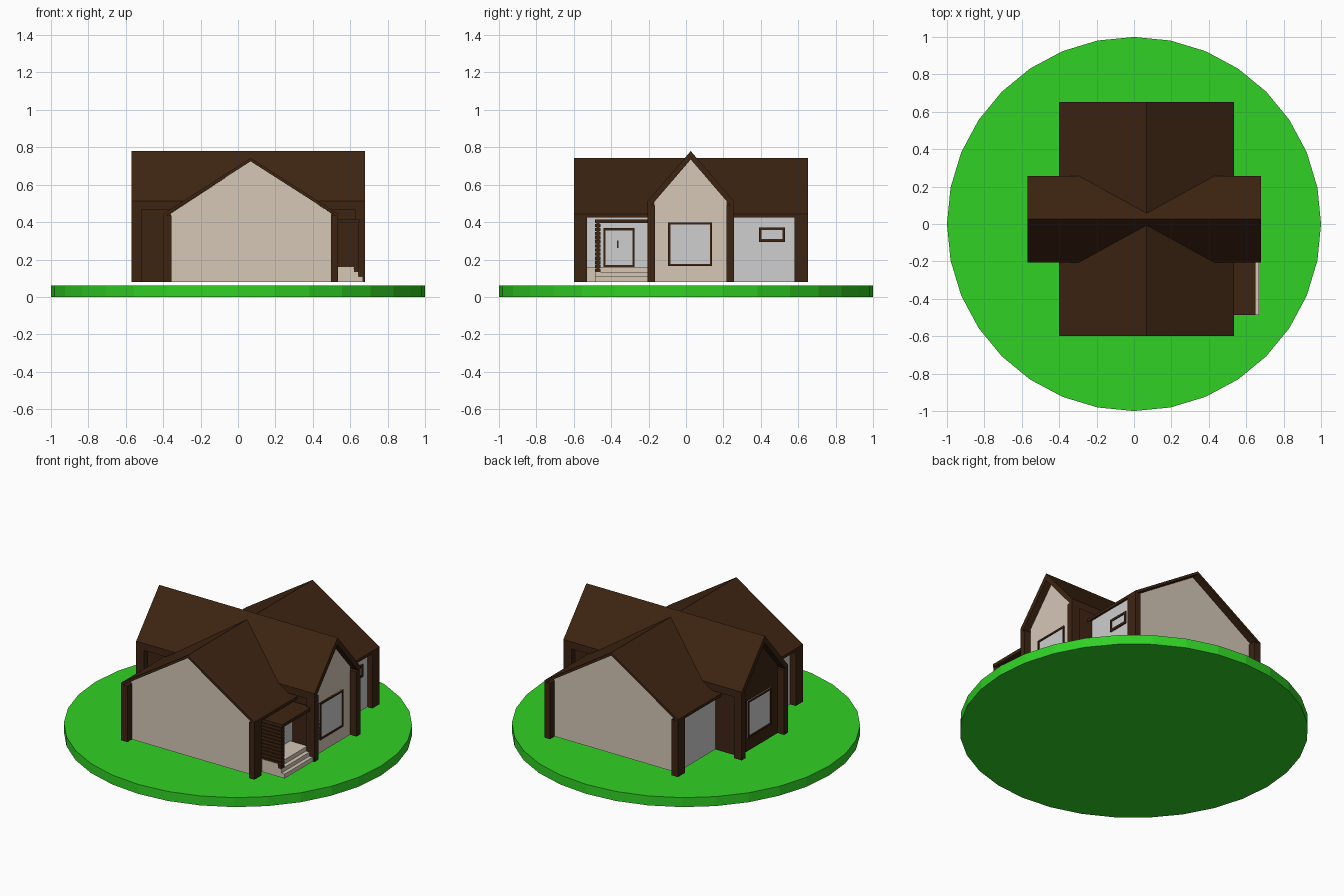
import bpy
import bmesh

cube = bpy.data.objects.get("Cube")
if cube:
    bpy.data.objects.remove(cube, do_unlink=True)


def material(name, r, g, b):
    m = bpy.data.materials.new(name)
    m.use_nodes = True
    m.diffuse_color = (r, g, b, 1)
    m.node_tree.nodes["Principled BSDF"].inputs["Base Color"].default_value = (r, g, b, 1)
    return m


BROWN = material("dark_brown_wood", 0.047, 0.018, 0.006)
BEIGE = material("beige_plaster", 0.66, 0.57, 0.47)
GREY = material("pale_grey", 0.62, 0.62, 0.62)
GREEN = material("grass_green", 0.03, 0.64, 0.018)


def finish(name, bm, *mats):
    bmesh.ops.recalc_face_normals(bm, faces=bm.faces)
    mesh = bpy.data.meshes.new(name)
    bm.to_mesh(mesh)
    bm.free()
    for m in mats:
        mesh.materials.append(m)
    ob = bpy.data.objects.new(name, mesh)
    bpy.context.collection.objects.link(ob)
    return ob


def add_box(bm, xs, ys, zs):
    verts = bmesh.ops.create_cube(bm, size=1)["verts"]
    for v in verts:
        v.co = [(lo + hi) / 2 + c * (hi - lo) for c, (lo, hi) in zip(v.co, (xs, ys, zs))]


def box(name, mat, *extents):
    bm = bmesh.new()
    add_box(bm, *extents)
    return finish(name, bm, mat)


def prism(name, profile, start, end, axis, *mats):
    """Extrude a (side, height) profile along the x or y axis."""
    bm = bmesh.new()
    place = (lambda s, z: (start, s, z)) if axis == "x" else (lambda s, z: (s, start, z))
    face = bm.faces.new([bm.verts.new(place(s, z)) for s, z in profile])
    out = bmesh.ops.extrude_face_region(bm, geom=[face])["geom"]
    step = (end - start, 0, 0) if axis == "x" else (0, end - start, 0)
    bmesh.ops.translate(bm, vec=step, verts=[v for v in out if isinstance(v, bmesh.types.BMVert)])
    return finish(name, bm, *mats)


def gable(lo, hi, eave, ridge):
    return [(lo, BASE), (hi, BASE), (hi, eave), ((lo + hi) / 2, ridge), (lo, eave)]


def chevron(lo, hi, eave, ridge, thick):
    mid = (lo + hi) / 2
    return [(lo, eave), (mid, ridge), (hi, eave),
            (hi, eave - thick), (mid, ridge - thick), (lo, eave - thick)]


def framed_panel(name, x, out, ys, zs, bar):
    """Pale panel with a raised four-bar frame on a wall facing along x."""
    def span(d):
        return tuple(sorted((x - out * 0.005, x + out * d)))
    box(name + "_panel", GREY, span(0.004), ys, zs)
    bm = bmesh.new()
    for y in (ys[0], ys[1] - bar):
        add_box(bm, span(0.009), (y, y + bar), zs)
    for z in (zs[0], zs[1] - bar):
        add_box(bm, span(0.009), (ys[0] + bar, ys[1] - bar), (z, z + bar))
    finish(name + "_frame", bm, BROWN)


BASE = 0.08

# Round lawn
bpy.ops.mesh.primitive_cylinder_add(vertices=32, radius=1, depth=0.06, location=(0, 0, 0.03))
lawn = bpy.context.object
lawn.name = "lawn"
lawn.data.materials.append(GREEN)

# Main hall: beige gable ends, grey long sides
hall = prism("main_walls", gable(-0.36, 0.50, 0.447, 0.728), -0.555, 0.605, "y", GREY, BEIGE)
for f in hall.data.polygons:
    f.material_index = int(abs(f.normal.y) > 0.5)
prism("main_roof", chevron(-0.40, 0.535, 0.444, 0.743, 0.018), -0.60, 0.652, "y", BROWN)

# Cross wing: beige right gable, everything else wood
wing = prism("wing_walls", gable(-0.17, 0.22, 0.51, 0.736), -0.525, 0.635, "x", BROWN, BEIGE)
for f in wing.data.polygons:
    f.material_index = int(f.normal.x > 0.5)
prism("wing_roof", chevron(-0.205, 0.256, 0.512, 0.78, 0.045), -0.57, 0.68, "x", BROWN)

# Corner posts under both roofs
bm = bmesh.new()
for xs in ((-0.40, -0.355), (0.497, 0.535)):
    for ys in ((-0.60, -0.528), (0.58, 0.652)):
        add_box(bm, xs, ys, (BASE, 0.435))
finish("main_corner_posts", bm, BROWN)
bm = bmesh.new()
for xs in ((-0.57, -0.515), (0.625, 0.68)):
    for ys in ((-0.205, -0.167), (0.216, 0.256)):
        add_box(bm, xs, ys, (BASE, 0.49))
finish("wing_corner_posts", bm, BROWN)

# Windows and door
framed_panel("right_gable_window", 0.635, 1, (-0.095, 0.138), (0.165, 0.398), 0.011)
framed_panel("left_gable_window", -0.525, -1, (-0.095, 0.138), (0.165, 0.398), 0.011)
framed_panel("small_window", 0.50, 1, (0.39, 0.53), (0.295, 0.372), 0.014)
framed_panel("door", 0.50, 1, (-0.442, -0.275), (0.16, 0.368), 0.012)
box("door_handle", BROWN, (0.50, 0.512), (-0.37, -0.36), (0.262, 0.303))

# Porch: plinth, steps, flat roof and slatted side screen
box("porch_plinth", BEIGE, (0.49, 0.51), (-0.53, -0.19), (BASE, 0.16))
bm = bmesh.new()
for edge, top in ((0.62, 0.16), (0.645, 0.133), (0.668, 0.108)):
    add_box(bm, (0.49, edge), (-0.487, -0.19), (BASE, top))
finish("porch_steps", bm, BEIGE)
box("porch_roof", BROWN, (0.49, 0.65), (-0.487, -0.19), (0.395, 0.415))
bm = bmesh.new()
add_box(bm, (0.50, 0.643), (-0.478, -0.463), (0.133, 0.395))
SLATS = 12
pitch = (0.395 - 0.133) / SLATS
for i in range(SLATS):
    z = 0.133 + i * pitch
    add_box(bm, (0.50, 0.646), (-0.486, -0.456), (z, z + pitch * 0.8))
finish("porch_slat_screen", bm, BROWN)
